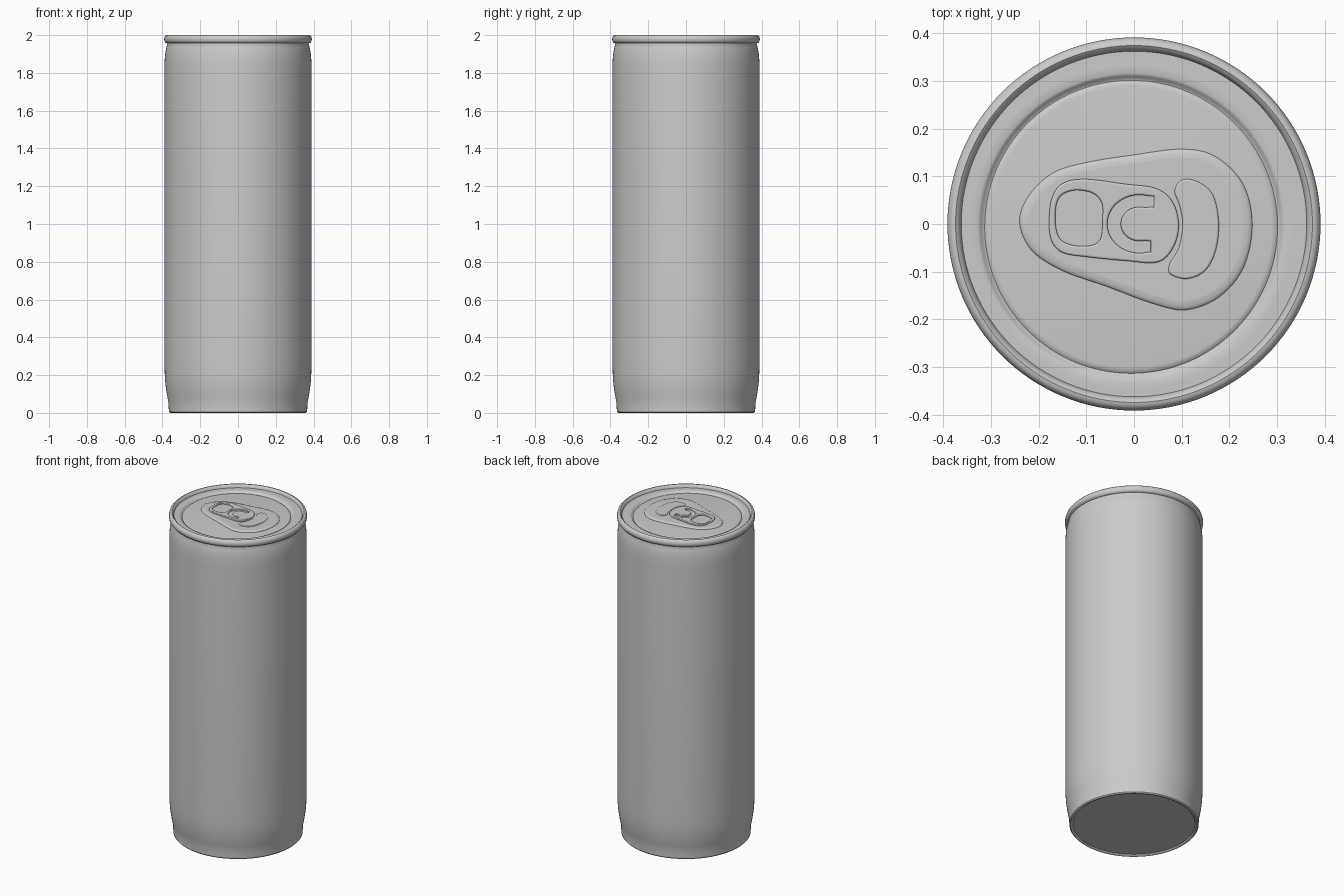
import bpy, bmesh, math
from mathutils import Vector

if "Cube" in bpy.data.objects:
    bpy.data.objects.remove(bpy.data.objects["Cube"])

metal = bpy.data.materials.new("plain grey metal")
metal.diffuse_color = (0.6, 0.6, 0.6, 1)
metal.use_nodes = True
metal.node_tree.nodes["Principled BSDF"].inputs["Base Color"].default_value = metal.diffuse_color


def finish(ob, angle):
    bpy.ops.object.select_all(action='DESELECT')
    ob.select_set(True)
    bpy.context.view_layer.objects.active = ob
    bpy.ops.object.shade_smooth_by_angle(angle=math.radians(angle))


def lathe(name, profile, loc=(0, 0, 0), angle=40, steps=128):
    """Revolve an (r, z) profile about the z axis."""
    bm = bmesh.new()
    vs = [bm.verts.new((r, 0, z)) for r, z in profile]
    es = [bm.edges.new(p) for p in zip(vs, vs[1:])]
    bmesh.ops.spin(bm, geom=vs + es, cent=(0, 0, 0), axis=(0, 0, 1),
                   angle=math.tau, steps=steps)
    bmesh.ops.remove_doubles(bm, verts=bm.verts, dist=1e-5)
    bmesh.ops.recalc_face_normals(bm, faces=bm.faces)
    me = bpy.data.meshes.new(name)
    bm.to_mesh(me)
    bm.free()
    ob = bpy.data.objects.new(name, me)
    bpy.context.collection.objects.link(ob)
    ob.location = loc
    me.materials.append(metal)
    finish(ob, angle)


def smooth_loop(pts, n=6):
    """Closed Catmull-Rom loop through a few points."""
    out, k = [], len(pts)
    for i in range(k):
        a, b, c, d = (Vector(pts[(i + j) % k]) for j in (-1, 0, 1, 2))
        for s in range(n):
            t = s / n
            out.append(0.5 * (2 * b + (c - a) * t + (2 * a - 5 * b + 4 * c - d) * t * t
                              + (3 * b - a - 3 * c + d) * t ** 3))
    return out


def plate(name, loops, z, half, bevel, flatten=1.0):
    """Rounded plate from an outline plus optional hole loops."""
    cu = bpy.data.curves.new(name, 'CURVE')
    cu.dimensions, cu.fill_mode = '2D', 'BOTH'
    cu.extrude, cu.bevel_depth, cu.bevel_resolution, cu.offset = half, bevel, 2, -bevel
    for loop in loops:
        sp = cu.splines.new('POLY')
        sp.points.add(len(loop) - 1)
        for p, co in zip(sp.points, loop):
            p.co = (co[0], co[1], 0, 1)
        sp.use_cyclic_u = True
    cu.materials.append(metal)
    ob = bpy.data.objects.new(name, cu)
    bpy.context.collection.objects.link(ob)
    ob.location.z = z
    ob.scale.z = flatten
    bpy.ops.object.select_all(action='DESELECT')
    ob.select_set(True)
    bpy.context.view_layer.objects.active = ob
    bpy.ops.object.convert(target='MESH')
    finish(bpy.context.object, 40)


# can wall with tapered foot, shoulder, neck and rolled rim
lathe("can_body", [
    (0, 0.008), (0.345, 0.008), (0.352, 0.001), (0.36, 0), (0.366, 0.006), (0.367, 0.03),
    (0.369, 0.06), (0.374, 0.085), (0.38, 0.12), (0.385, 0.16), (0.388, 0.21), (0.389, 0.28),
    (0.389, 1.83), (0.388, 1.87), (0.385, 1.905), (0.379, 1.935), (0.374, 1.952),
    (0.375, 1.957), (0.384, 1.96), (0.39, 1.968), (0.391, 1.98), (0.388, 1.992),
    (0.381, 1.999), (0.374, 2.0), (0.368, 1.996), (0.364, 1.988), (0.36, 1.976)])

# lid with outer ledge, groove and slightly sunken centre panel
lathe("lid", [(0.373, 1.982), (0.34, 1.982), (0.322, 1.983), (0.316, 1.98), (0.311, 1.972),
              (0.307, 1.971), (0.302, 1.975), (0.295, 1.976), (0, 1.976)],
      loc=(-0.006, -0.006, 0), angle=50)

# teardrop field around the opening
plate("teardrop_panel", [smooth_loop([
    (-0.24, 0.005), (-0.22, 0.06), (-0.17, 0.107), (-0.1, 0.129), (0, 0.145), (0.1, 0.157),
    (0.17, 0.142), (0.228, 0.085), (0.248, 0), (0.23, -0.09), (0.18, -0.152), (0.11, -0.18),
    (0.04, -0.167), (-0.06, -0.13), (-0.15, -0.098), (-0.215, -0.055)])],
    1.976, 0.001, 0.018, 0.42)

# kidney-shaped mouth
plate("mouth_panel", [smooth_loop([
    (0.085, 0.07), (0.102, 0.093), (0.135, 0.088), (0.166, 0.06), (0.178, 0), (0.17, -0.06),
    (0.147, -0.1), (0.11, -0.115), (0.076, -0.105), (0.075, -0.083), (0.094, -0.05),
    (0.102, 0), (0.095, 0.04)])], 1.983, 0.001, 0.004)

# pull tab with finger hole and curved rivet slot
tab = smooth_loop([
    (-0.178, 0.005), (-0.172, 0.055), (-0.148, 0.086), (-0.1, 0.094), (-0.02, 0.084),
    (0.045, 0.075), (0.08, 0.048), (0.094, 0), (0.083, -0.048), (0.05, -0.08),
    (-0.02, -0.077), (-0.1, -0.069), (-0.15, -0.06), (-0.173, -0.035)])
hole = smooth_loop([
    (-0.165, 0.012), (-0.158, 0.053), (-0.13, 0.07), (-0.09, 0.066), (-0.068, 0.045),
    (-0.066, 0.01), (-0.07, -0.03), (-0.09, -0.045), (-0.13, -0.044), (-0.157, -0.028)])
arc = [math.radians(75 + 210 * i / 20) for i in range(21)]
slot = [(0.012 + 0.068 * math.cos(a), 0.061 * math.sin(a)) for a in arc]
slot += [(0.035, -0.059), (0.035, -0.036)]
slot += [(0.012 + 0.04 * math.cos(a), 0.036 * math.sin(a)) for a in reversed(arc)]
slot += [(0.042, 0.036), (0.042, 0.058)]
plate("pull_tab", [tab, hole, slot], 1.987, 0.002, 0.004)
